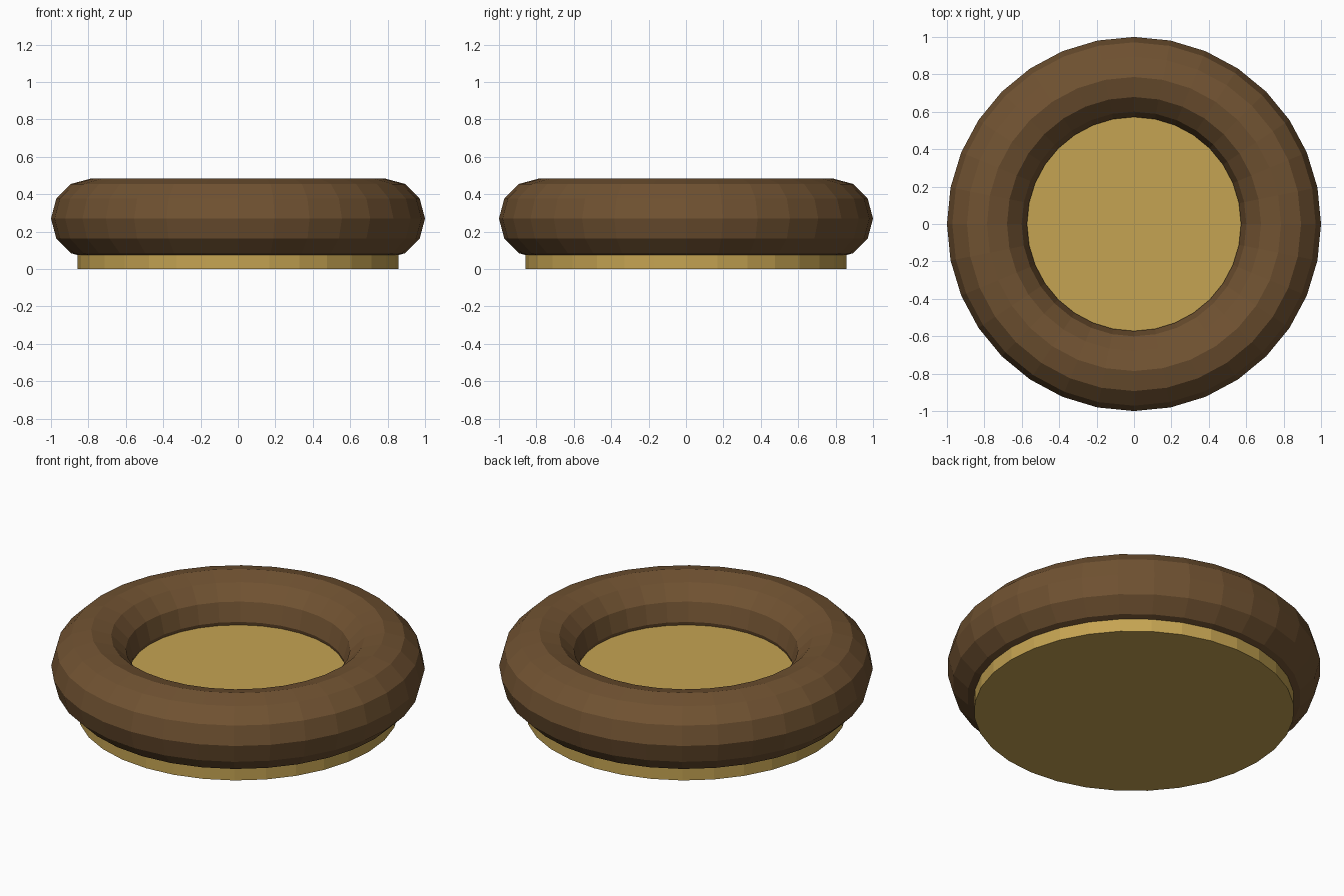
import bpy

cube = bpy.data.objects.get("Cube")
if cube:
    bpy.data.objects.remove(cube, do_unlink=True)


def make_material(name, colour):
    mat = bpy.data.materials.new(name)
    mat.use_nodes = True
    mat.diffuse_color = colour
    mat.node_tree.nodes["Principled BSDF"].inputs["Base Color"].default_value = colour
    return mat


def finish(name, mat):
    obj = bpy.context.object
    obj.name = name
    obj.data.name = name
    obj.data.materials.append(mat)
    return obj


brown = make_material("brown", (0.162, 0.084, 0.031, 1))
gold = make_material("gold", (0.56, 0.37, 0.085, 1))

RADIUS, TUBE, RING_Z = 0.786, 0.214, 0.27
BASE_RADIUS, BASE_HEIGHT = 0.857, 0.25

# Flat disc that forms the foot and the floor inside the ring
bpy.ops.mesh.primitive_cylinder_add(vertices=32, radius=BASE_RADIUS, depth=BASE_HEIGHT,
                                    location=(0, 0, BASE_HEIGHT / 2))
finish("base_disc", gold)

# Faceted ring around the disc
bpy.ops.mesh.primitive_torus_add(major_segments=32, minor_segments=12,
                                 major_radius=RADIUS, minor_radius=TUBE,
                                 location=(0, 0, RING_Z))
finish("rim_ring", brown)
